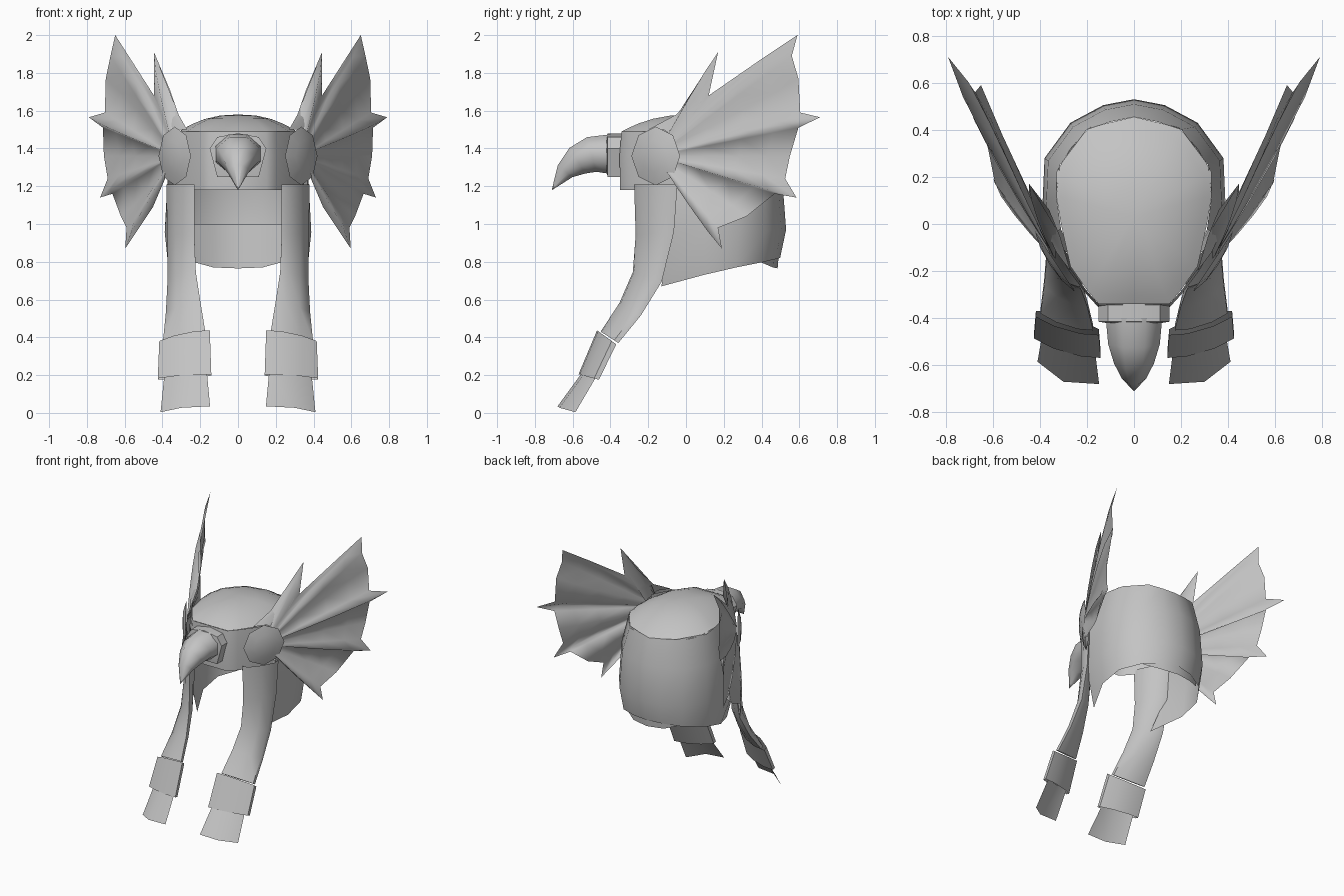
import bpy, bmesh, math
from mathutils import Vector

if "Cube" in bpy.data.objects:
    bpy.data.objects.remove(bpy.data.objects["Cube"])

grey = bpy.data.materials.new("light_grey")
grey.use_nodes = True
grey.diffuse_color = (0.55, 0.55, 0.55, 1)
grey.node_tree.nodes["Principled BSDF"].inputs["Base Color"].default_value = (0.55, 0.55, 0.55, 1)


def loft(name, rows, closed=False, caps=False, side=1, angle=50):
    """Skin equal-length rows of points; side=-1 mirrors across x."""
    bm = bmesh.new()
    vs = [[bm.verts.new((p[0] * side, p[1], p[2])) for p in r] for r in rows]
    n = len(rows[0])
    for a, b in zip(vs, vs[1:]):
        for i in range(n if closed else n - 1):
            j = (i + 1) % n
            bm.faces.new((a[i], a[j], b[j], b[i]))
    if caps:
        bm.faces.new(vs[0])
        bm.faces.new(vs[-1])
    bmesh.ops.remove_doubles(bm, verts=bm.verts, dist=0.0005)
    bmesh.ops.recalc_face_normals(bm, faces=bm.faces)
    me = bpy.data.meshes.new(name)
    bm.to_mesh(me)
    bm.free()
    ob = bpy.data.objects.new(name, me)
    bpy.context.collection.objects.link(ob)
    me.materials.append(grey)
    bpy.ops.object.select_all(action="DESELECT")
    ob.select_set(True)
    bpy.context.view_layer.objects.active = ob
    bpy.ops.object.shade_smooth_by_angle(angle=math.radians(angle))


def both(half):
    """Complete a half row that starts on the x = 0 plane."""
    return [(-x, y, z) for x, y, z in reversed(half[1:])] + half


def tube_ring(x, y, z, hw, ht, tilt, skew=0, n=8):
    """Ellipse across a path in the yz plane; skew turns its outer side backwards."""
    c, s = math.cos(math.radians(tilt)), math.sin(math.radians(tilt))
    ring = []
    for i in range(n):
        a = 2 * math.pi * (i + 0.5) / n
        dx = hw * math.cos(a) * 1.08
        d = ht * math.sin(a) * 1.08 + skew * dx
        ring.append((x + dx, y + d * c, z + d * s))
    return ring


# Crown dome, lower at the back
outline = [(0, -.34), (.15, -.34), (.2, -.28), (.27, -.18), (.31, 0), (.33, .12),
           (.33, .22), (.27, .32), (.19, .41), (0, .455)]
full = outline + [(-x, y) for x, y in reversed(outline[1:-1])]
dome = []
for k in (1, .9, .75, .55, .3, 0):
    row = []
    for x, y in full:
        edge = 1.49 - .05 * max(0, y) / .455
        row.append((x * k, .03 + (y - .03) * k, edge + (1.58 - edge) * (1 - k ** 2.3)))
    dome.append(row)
loft("crown_dome", dome, closed=True)

# Brow band across the front
brow = [(0, -.345), (.15, -.345), (.2, -.29), (.275, -.19), (.345, -.06)]
loft("brow_band", [both([(x * k, y * k, z) for x, y in brow])
                   for z, k in ((1.18, 1.01), (1.36, 1.02), (1.49, .99))])

# Back hair shell, open at the front; its top edge meets the crown
rim = [(0, .455), (.1, .434), (.2, .402), (.315, .25), (.33, .12), (.31, -.02)]
plan = [(0, .53), (.13, .505), (.27, .43), (.38, .28), (.388, .1), (.38, -.06)]
rows = [[(x, y, 1.44 + .05 * i / 5) for i, (x, y) in enumerate(rim)]]
for scale, zb, zf in ((.96, 1.25, 1.25), (1, .97, .95), (.94, .82, .68)):
    half = []
    for i, (x, y) in enumerate(plan):
        t = i / (len(plan) - 1)
        half.append((x * scale, y * scale, zb + (zf - zb) * t ** 2))
    rows.append(half)
rows[-1][-1] = (.26, -.13, .67)
rows[-2][-1] = (.36, -.09, .95)
loft("back_hair", [both(r) for r in rows])

# Under layer hanging inside the back hair
loft("back_under_layer", [both([(0, .505, 1.0), (.13, .48, 1.0), (.26, .41, 1.0)]),
                          both([(0, .485, .765), (.13, .46, .77), (.24, .39, .8)])])

# Horn socket and curved horn
socket = [(0, 1.48), (.11, 1.46), (.15, 1.4), (.11, 1.25), (-.11, 1.25), (-.15, 1.4), (-.11, 1.46)]
inner = [(x * .8, -.42, 1.37 + (z - 1.37) * .8) for x, z in socket]
loft("horn_socket", [[(x, -.34, z) for x, z in socket], [(x, -.415, z) for x, z in socket], inner],
     closed=True, caps=True, angle=30)
horn = [(-.4, 1.37, .12, .105, 90), (-.5, 1.368, .11, .095, 105), (-.575, 1.335, .085, .08, 122),
        (-.64, 1.28, .052, .05, 140), (-.71, 1.18, .001, .001, 155)]
loft("horn", [tube_ring(0, *h) for h in horn], closed=True, caps=True)

# Fan rays: tip (x, y, z), then how far the pleat stands out
RAYS = [((.33, -.02, 1.62), 0), ((.445, .17, 1.91), .015), ((.445, .12, 1.68), -.01),
        ((.56, .38, 1.86), 0), ((.65, .59, 2.0), .02), ((.675, .56, 1.89), 0),
        ((.70, .595, 1.77), -.02), ((.705, .605, 1.59), 0),
        ((.79, .71, 1.565), .025), ((.715, .595, 1.51), 0), ((.71, .55, 1.36), -.02),
        ((.69, .525, 1.24), 0), ((.73, .585, 1.14), .025), ((.665, .47, 1.16), 0),
        ((.62, .32, 1.04), -.02), ((.59, .17, .98), 0), ((.597, .19, .87), .02),
        ((.45, .04, 1.09), 0)]
HUB = Vector((.335, -.16, 1.36))
OUT = Vector((.83, -.55, 0)).normalized()
ALONG = Vector((.55, .83, 0)).normalized()
UP = Vector((0, 0, 1))


def disc_ring(radius, lift, n=8):
    """Octagon facing outwards around the hub of the fan."""
    return [HUB + OUT * lift + radius * (ALONG * math.cos(a) + UP * math.sin(a))
            for a in [2 * math.pi * i / n for i in range(n)]]


for side, label in ((1, "left"), (-1, "right")):
    # Pleated fan with pointed ribs
    fan = []
    for tip, fold in RAYS:
        tip = Vector(tip)
        fan.append([HUB.lerp(tip, t) + OUT * fold * h
                    for t, h in ((.08, 0), (.35, .7), (.6, 1), (.82, .9), (1, 0))])
    loft(label + "_fan", fan, side=side, angle=180)

    # Broad root of the short upper spike
    root = [[(.27, -.2, 1.5), (.33, -.12, 1.5), (.37, -.03, 1.44)],
            [(.315, -.05, 1.58), (.365, -.01, 1.58), (.40, .03, 1.56)],
            [(.36, .06, 1.71), (.40, .07, 1.72), (.435, .11, 1.7)],
            [(.445, .17, 1.91)] * 3]
    loft(label + "_spike_root", root, side=side, angle=180)

    # Octagonal ear disc
    loft(label + "_ear_disc", [disc_ring(.155, 0), disc_ring(.085, .02), disc_ring(.0001, .026)],
         closed=True, side=side)

    # Hanging front strand, broad face turned outwards
    strand = [(.305, -.16, 1.21, .075, .06, 0, 1.2), (.303, -.165, .95, .072, .055, 5, 1.1),
              (.298, -.205, .72, .075, .05, -18, .8), (.29, -.295, .55, .092, .037, -30, .55),
              (.285, -.405, .4, .112, .032, -33, .38)]
    loft(label + "_front_strand", [tube_ring(*r) for r in strand], closed=True, side=side)

    # Cuff around the strand
    cuff = [(.283, -.42, .4, .134, .036, -36, .36), (.283, -.515, .19, .142, .032, -15, .3)]
    loft(label + "_cuff", [tube_ring(*r) for r in cuff], closed=True, side=side)

    # Flared strand end, a curved sheet
    loft(label + "_strand_end", [[(.165, -.545, .22), (.285, -.53, .22), (.39, -.47, .2)],
                                 [(.148, -.68, .035), (.3, -.67, .027), (.41, -.585, .004)]], side=side)
